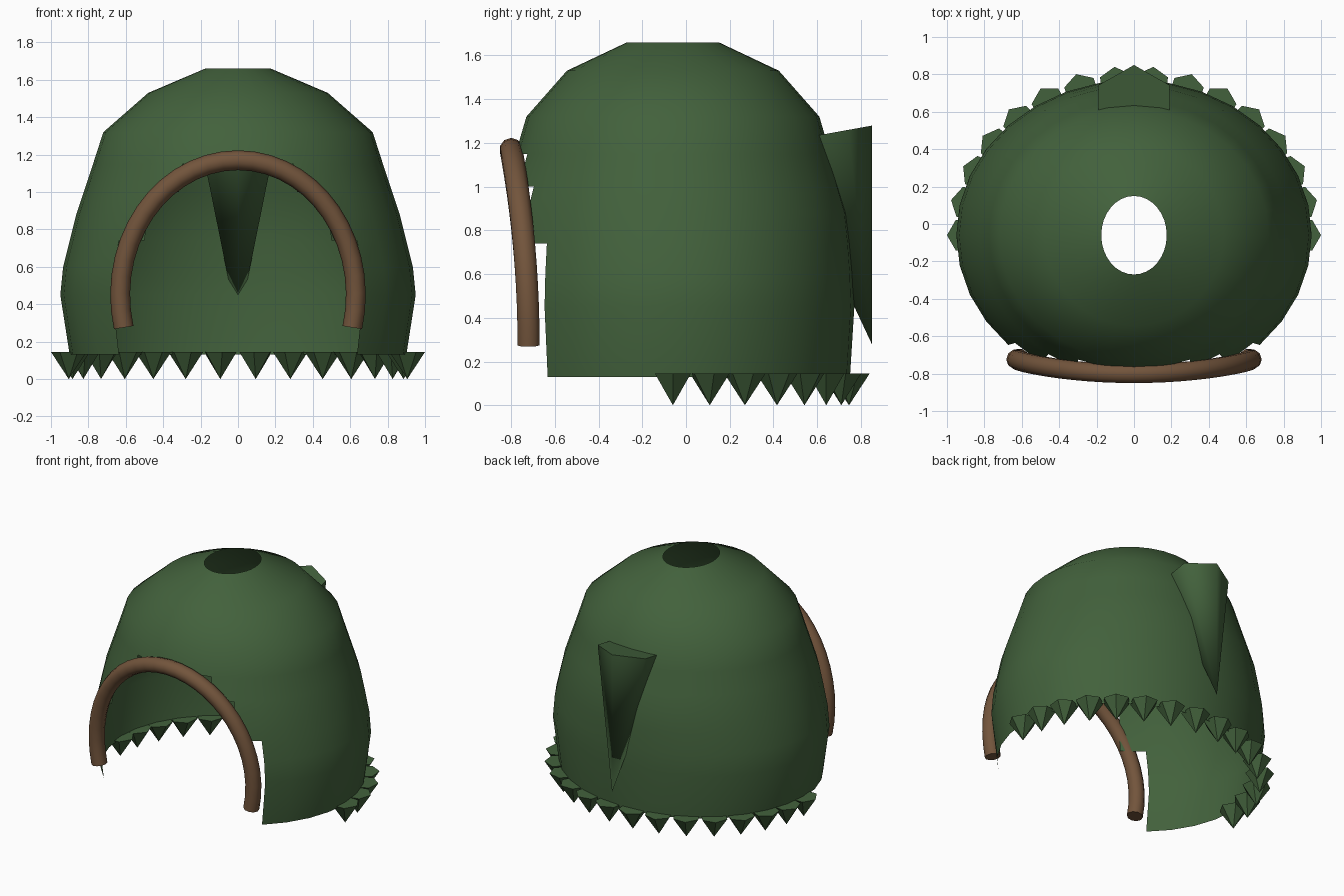
import bpy, bmesh, math
from mathutils import Vector

if "Cube" in bpy.data.objects:
    bpy.data.objects.remove(bpy.data.objects["Cube"])

CY = -0.06      # centre line of the shell in y
SEG = 32


def material(name, color):
    m = bpy.data.materials.new(name)
    m.diffuse_color = color
    m.use_nodes = True
    m.node_tree.nodes["Principled BSDF"].inputs["Base Color"].default_value = m.diffuse_color
    return m


green = material("green", (0.055, 0.12, 0.045, 1))
brown = material("brown", (0.17, 0.09, 0.045, 1))


def finish(bm, name, mat, smooth=True, angle=None):
    me = bpy.data.meshes.new(name)
    bm.to_mesh(me)
    bm.free()
    ob = bpy.data.objects.new(name, me)
    bpy.context.collection.objects.link(ob)
    me.materials.append(mat)
    for p in me.polygons:
        p.use_smooth = smooth
    if angle:
        me.set_sharp_from_angle(angle=math.radians(angle))
    return ob


def add_cone(bm, base, tip):
    """Capped cone from a ring of points and a tip."""
    ring = [bm.verts.new(p) for p in base]
    t = bm.verts.new(tip)
    bm.faces.new(ring)
    for i in range(len(ring)):
        bm.faces.new((ring[i - 1], ring[i], t))


# Hood shell: stacked ellipses (z, half width x, half depth y), open top and bottom
profile = [(.13, .90, .81), (.45, .95, .83), (.60, .935, .825), (.74, .90, .815),
           (.88, .865, .80), (1.0, .825, .765), (1.15, .775, .72), (1.32, .72, .67),
           (1.53, .48, .485), (1.66, .175, .21)]
bm = bmesh.new()
rings = []
for z, rx, ry in profile:
    rings.append([bm.verts.new((rx * math.sin(a), CY - ry * math.cos(a), z))
                  for a in (2 * math.pi * i / SEG for i in range(SEG))])
# stepped doorway: columns left out each side of the front, per row
door = [4, 4, 4, 3, 3, 2, 0, 0, 0]
for r, gap in enumerate(door):
    for i in range(gap, SEG - gap):
        j = (i + 1) % SEG
        bm.faces.new((rings[r][i], rings[r][j], rings[r + 1][j], rings[r + 1][i]))
loose = [v for v in bm.verts if not v.link_faces]
bmesh.ops.delete(bm, geom=loose, context='VERTS')
finish(bm, "hood_shell", green)

# Hem spikes: around the back half of the bottom edge
bm = bmesh.new()
for side in (-1, 1):
    for k in range(8):
        a = math.radians(6 + 12 * k) * side
        c = Vector((.905 * math.sin(a), CY + .81 * math.cos(a), 0))
        base = [c + Vector((.095 * math.sin(a + b), .095 * math.cos(a + b), .145))
                for b in (math.pi / 3 * n for n in range(6))]
        add_cone(bm, base, c)
bmesh.ops.recalc_face_normals(bm, faces=bm.faces[:])
finish(bm, "hem_spikes", green, angle=50)

# Back point: a six-sided tilted cone half sunk into the back
bm = bmesh.new()
base = []
for n in range(6):
    b = math.pi / 3 * n
    dy = .216 * math.cos(b)
    base.append((.22 * math.sin(b), .634 + dy, 1.24 + dy * .18))
add_cone(bm, base, (0, .85, .28))
bmesh.ops.recalc_face_normals(bm, faces=bm.faces[:])
finish(bm, "back_point", green, angle=65)

# Door arch: round tube along a bowed arch
path = []
for i in range(29):
    t = math.radians(-14 + 208 * i / 28)
    z = .45 + .72 * math.sin(t)
    u = (z - .275) / .895
    path.append(Vector((.63 * math.cos(t), -.72 - .08 * u * u, z)))
bm = bmesh.new()
tube = []
for i, p in enumerate(path):
    d = (path[min(i + 1, 28)] - path[max(i - 1, 0)]).normalized()
    side = d.cross(Vector((0, 1, 0))).normalized()
    up = side.cross(d)
    tube.append([bm.verts.new(p + .053 * (side * math.cos(a) + up * math.sin(a)))
                 for a in (math.pi / 5 * n for n in range(10))])
for r0, r1 in zip(tube, tube[1:]):
    for n in range(10):
        bm.faces.new((r0[n - 1], r0[n], r1[n], r1[n - 1]))
bm.faces.new(tube[0])
bm.faces.new(tube[-1])
bmesh.ops.recalc_face_normals(bm, faces=bm.faces[:])
finish(bm, "door_arch", brown, angle=50)
